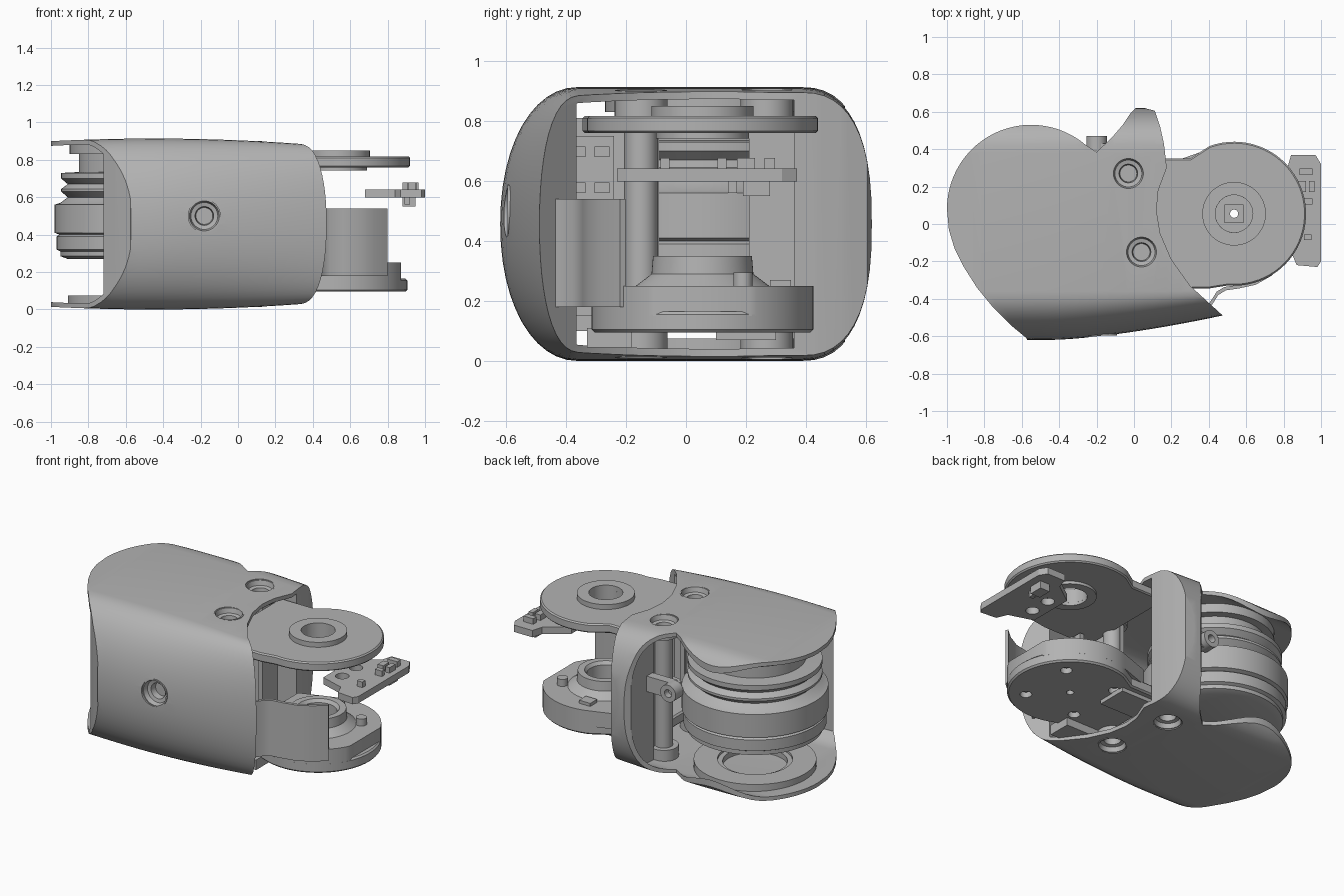
import bpy, bmesh
from math import sin, cos, pi, radians
from mathutils import Matrix

old = bpy.data.objects.get("Cube")
if old:
    bpy.data.objects.remove(old, do_unlink=True)

GREY = bpy.data.materials.new("plain grey")
GREY.use_nodes = True
COLOUR = (0.45, 0.45, 0.45, 1)
GREY.diffuse_color = COLOUR
GREY.node_tree.nodes["Principled BSDF"].inputs["Base Color"].default_value = COLOUR

MID = 0.457                    # height of the centre plane
HUB = (0.535, 0.055)           # axis of the open joint
MOTOR = (-0.55, 0.08)          # axis of the motor
POSTS = [(-0.03, 0.27), (0.04, -0.15)]


def finish(name, bm):
    bmesh.ops.recalc_face_normals(bm, faces=bm.faces)
    me = bpy.data.meshes.new(name)
    bm.to_mesh(me)
    bm.free()
    me.materials.append(GREY)
    me.shade_smooth()
    me.set_sharp_from_angle(angle=radians(30))
    ob = bpy.data.objects.new(name, me)
    bpy.context.collection.objects.link(ob)
    return ob


def combine(ob, tool, operation="DIFFERENCE"):
    mod = ob.modifiers.new("cut", "BOOLEAN")
    mod.operation, mod.object, mod.solver = operation, tool, "EXACT"
    graph = bpy.context.evaluated_depsgraph_get()
    graph.update()
    me = bpy.data.meshes.new_from_object(ob.evaluated_get(graph))
    ob.modifiers.clear()
    ob.data = me
    me.shade_smooth()
    me.set_sharp_from_angle(angle=radians(30))
    bpy.data.objects.remove(tool, do_unlink=True)


def prism(name, outline, z0, z1, chamfer=0):
    bm = bmesh.new()
    low = bm.faces.new([bm.verts.new((x, y, z0)) for x, y in outline])
    res = bmesh.ops.extrude_face_region(bm, geom=[low])
    top = [v for v in res["geom"] if isinstance(v, bmesh.types.BMVert)]
    bmesh.ops.translate(bm, verts=top, vec=(0, 0, z1 - z0))
    if chamfer:
        rims = [e for e in bm.edges if e.verts[0].co.z == e.verts[1].co.z]
        bmesh.ops.bevel(bm, geom=rims, offset=chamfer, segments=1, affect="EDGES")
    # the extrusion keeps its start face, so the prism is closed
    if not any(f.calc_center_median().z < z0 + 1e-4 for f in bm.faces):
        bmesh.ops.holes_fill(bm, edges=bm.edges)
    return finish(name, bm)


def box(name, x0, x1, y0, y1, z0, z1):
    return prism(name, [(x0, y0), (x1, y0), (x1, y1), (x0, y1)], z0, z1)


def lathe(name, profile, place, seg=64, closed=False):
    """Spin (radius, height) points about an axis at a place or matrix."""
    if not isinstance(place, Matrix):
        place = Matrix.Translation((place[0], place[1], 0))
    bm = bmesh.new()
    vs = [bm.verts.new((r, 0, z)) for r, z in profile]
    es = [bm.edges.new(p) for p in zip(vs, vs[1:])]
    if closed:
        es.append(bm.edges.new((vs[-1], vs[0])))
    bmesh.ops.spin(bm, geom=vs + es, cent=(0, 0, 0), axis=(0, 0, 1), angle=2 * pi, steps=seg)
    bmesh.ops.remove_doubles(bm, verts=bm.verts, dist=1e-5)
    bm.transform(place)
    return finish(name, bm)


def cylinder(name, r, z0, z1, place, seg=40):
    return lathe(name, [(0, z0), (r, z0), (r, z1), (0, z1)], place, seg)


def ring(name, r0, r1, z0, z1, place):
    return lathe(name, [(r0, z0), (r1, z0), (r1, z1), (r0, z1)], place, closed=True)


def arc(centre, r, a0, a1, n=40):
    angles = [radians(a0 + (a1 - a0) * i / n) for i in range(n + 1)]
    return [(centre[0] + r * cos(a), centre[1] + r * sin(a)) for a in angles]


def body(name, x0, x1, inset, steps):
    """Solid rounded housing, lofted along x."""
    bm = bmesh.new()
    loops = []
    for i in range(steps + 1):
        x = x0 + (x1 - x0) * i / steps
        half = MID - 0.03 * ((x + 0.45) / 0.8) ** 2 - inset
        front = -0.62 + 0.13 * (max(x + 0.45, 0) / 0.92) ** 1.5 + inset
        loop = []
        for start, reach, power, a0 in ((0.38, 0.62 - inset, 2.5, -90), (-0.36, front, 2.1, 90)):
            for k in range(25):
                a = radians(a0 + 7.5 * k)
                c, s = abs(cos(a)), sin(a)
                y = start + (reach - start) * c ** (2 / power)
                z = MID + half * (1 if s > 0 else -1) * abs(s) ** (2 / power)
                loop.append(bm.verts.new((x, y, z)))
        loops.append(loop)
    for a, b in zip(loops, loops[1:]):
        for k in range(len(a)):
            m = (k + 1) % len(a)
            bm.faces.new((a[k], a[m], b[m], b[k]))
    bm.faces.new(loops[0])
    bm.faces.new(loops[-1])
    return finish(name, bm)


# Housing: rounded block trimmed by its plan outline
plan = arc(MOTOR, 0.45, 50, 180)
plan += [(-0.99, -0.03), (-0.96, -0.13), (-0.91, -0.23), (-0.84, -0.34), (-0.75, -0.45),
         (-0.66, -0.54), (-0.575, -0.61), (-0.55, -0.7), (0.475, -0.7), (0.475, -0.49),
         (0.3, -0.33), (0.2, -0.19), (0.14, -0.05), (0.12, 0.07), (0.13, 0.18), (0.175, 0.3),
         (0.16, 0.43), (0.14, 0.52), (0.112, 0.605), (0.02, 0.63), (-0.02, 0.59),
         (-0.06, 0.53), (-0.12, 0.46), (-0.2, 0.385)]
housing = body("housing", -1.1, 0.6, 0, 24)
combine(housing, prism("plan_cutter", plan, -0.2, 1.2), "INTERSECT")

# Screw holes right through, then the hollow that leaves thick front and fin walls
front_hole = Matrix.Translation((-0.18, -0.595, 0.5)) @ Matrix.Rotation(pi / 2, 4, "X")
for x, y in POSTS:
    combine(housing, cylinder("screw_cutter", 0.086, -0.1, 1.1, (x, y)))
combine(housing, cylinder("front_cutter", 0.086, -0.2, 0.2, front_hole))
hollow = body("hollow_cutter", -1.2, 0.7, 0.025, 26)
combine(hollow, prism("hollow_plan",
                      [(-1.3, -0.48), (-0.45, -0.48), (-0.1, -0.455), (0.1, -0.43), (0.36, -0.36),
                       (0.8, -0.27), (0.8, 0.36), (-0.02, 0.36), (-0.02, 0.8), (-1.3, 0.8)],
                      -0.1, 1.1), "INTERSECT")
combine(housing, hollow)

# Recessed screw cups in top, bottom and front
cups = [front_hole]
for x, y in POSTS:
    cups.append(Matrix.Translation((x, y, 0.902)))
    cups.append(Matrix.Translation((x, y, 0.012)) @ Matrix.Rotation(pi, 4, "X"))
for place in cups:
    lathe("screw_cup", [(0.088, 0), (0.088, -0.09), (0, -0.09), (0, -0.075), (0.045, -0.075),
                        (0.05, -0.035), (0.072, -0.03), (0.08, 0)], place, 40, True)

# Inner wall with window, and screw posts
for y0, y1 in ((-0.45, -0.09), (0.21, 0.37)):
    box("inner_wall", 0.0, 0.03, y0, y1, 0.1, 0.81)
for x, y in POSTS:
    cylinder("screw_post", 0.055, 0.09, 0.82, (x, y))

# Motor stack between the two lobes
lathe("motor", [(0, 0.27), (0.36, 0.27), (0.4, 0.285), (0.4, 0.31), (0.42, 0.32), (0.42, 0.39),
                (0.405, 0.4), (0.43, 0.41), (0.43, 0.56), (0.4, 0.57), (0.36, 0.6), (0.395, 0.63),
                (0.395, 0.645), (0.36, 0.67), (0.395, 0.7), (0.395, 0.73), (0.3, 0.735),
                (0.3, 0.83), (0, 0.83)], MOTOR, 96)
ring("lower_motor_seat", 0.22, 0.36, 0.02, 0.075, MOTOR)
ring("lower_seat_step", 0.19, 0.27, 0.02, 0.06, MOTOR)
ring("upper_motor_seat", 0.22, 0.35, 0.83, 0.895, MOTOR)

# Connector beside the motor
box("connector_block", -0.2, -0.01, 0.37, 0.43, 0.5, 0.6)
plug = Matrix.Translation((-0.2, 0.42, 0.55)) @ Matrix.Rotation(pi / 2, 4, "X")
ring("connector_plug", 0.025, 0.055, -0.05, 0.03, plug)

# Upper joint plate and hub
upper = prism("upper_joint_plate",
              [(0.06, -0.345), (0.4, -0.345)] + arc(HUB, 0.385, -95, 110) + [(0.3, 0.35), (0.06, 0.35)],
              0.76, 0.818, 0.008)
combine(upper, cylinder("hub_cutter", 0.1, 0.6, 1, HUB))
ring("upper_hub", 0.1, 0.17, 0.81, 0.85, HUB)
ring("upper_hub_underside", 0.1, 0.155, 0.742, 0.765, HUB)

# Lower joint: base plate, raised tier with a flat end, hub and screws
lower = prism("lower_joint_plate",
              [(0.06, -0.27), (0.35, -0.27)] + arc(HUB, 0.37, -110, 110) + [(0.3, 0.34), (0.06, 0.34)],
              0.095, 0.165, 0.01)
for a in range(45, 360, 90):
    spot = arc(HUB, 0.26, a, a, 1)[0]
    combine(lower, cylinder("screw_hole_cutter", 0.035, 0.05, 0.13, spot, 24))
combine(lower, cylinder("centre_hole_cutter", 0.022, 0, 0.4, HUB, 24))
tier = prism("lower_joint_tier",
             [(0.2, -0.26)] + arc(HUB, 0.37, -110, -25, 20) + arc(HUB, 0.37, 25, 110, 20) + [(0.2, 0.33)],
             0.15, 0.25)
combine(tier, cylinder("bore_cutter", 0.115, 0.1, 0.4, HUB))
lathe("lower_hub", [(0.11, 0.2), (0.23, 0.245), (0.17, 0.29), (0.165, 0.35), (0.125, 0.35), (0.11, 0.33)],
      HUB, closed=True)
socket = box("centre_socket", 0.485, 0.585, 0.005, 0.105, 0.15, 0.2)
combine(socket, cylinder("socket_cutter", 0.022, 0.1, 0.3, HUB, 24))
cylinder("tier_screw", 0.032, 0.2, 0.295, (0.75, 0.19), 24)
box("tier_clip", 0.44, 0.52, 0.28, 0.35, 0.24, 0.27)
box("base_block", 0.12, 0.36, -0.33, -0.18, 0.045, 0.11)
box("base_rail", 0.08, 0.34, 0.1, 0.3, 0.07, 0.1)

# Thin curved cover strip on the front of the joint
path = [(0.4, -0.455), (0.425, -0.42), (0.45, -0.38), (0.49, -0.355), (0.56, -0.345),
        (0.65, -0.325), (0.73, -0.28), (0.8, -0.22)]
strip = [(x - 0.008, y + 0.018) for x, y in reversed(path)]
prism("cover_strip", path + strip, 0.18, 0.54)

# Circuit board with parts
board = prism("circuit_board",
              [(0.68, -0.1), (0.84, -0.15), (0.87, -0.22), (0.98, -0.23), (1, -0.2), (1, 0.32),
               (0.97, 0.37), (0.84, 0.37), (0.82, 0.3), (0.68, 0.2)], 0.598, 0.642)
for y in (-0.02, 0.12):
    combine(board, cylinder("board_hole_cutter", 0.04, 0.5, 0.8, (0.76, y), 24))
for x, y, w, d in ((0.92, 0.28, 0.07, 0.035), (0.9, 0.2, 0.04, 0.06), (0.95, 0.2, 0.03, 0.06),
                   (0.93, 0.12, 0.05, 0.03), (0.93, -0.07, 0.04, 0.03)):
    box("board_chip", x - w / 2, x + w / 2, y - d / 2, y + d / 2, 0.64, 0.678)
box("board_socket", 0.88, 0.95, 0.19, 0.28, 0.55, 0.6)
box("board_pin", 0.89, 0.92, 0.14, 0.17, 0.56, 0.6)

# Small connector stack inside the front wall
box("inner_board", 0.18, 0.21, -0.41, -0.24, 0.15, 0.75)
for y in (-0.36, -0.28):
    for z in (0.56, 0.68):
        box("inner_connector", 0.2, 0.26, y - 0.025, y + 0.025, z, z + 0.035)
